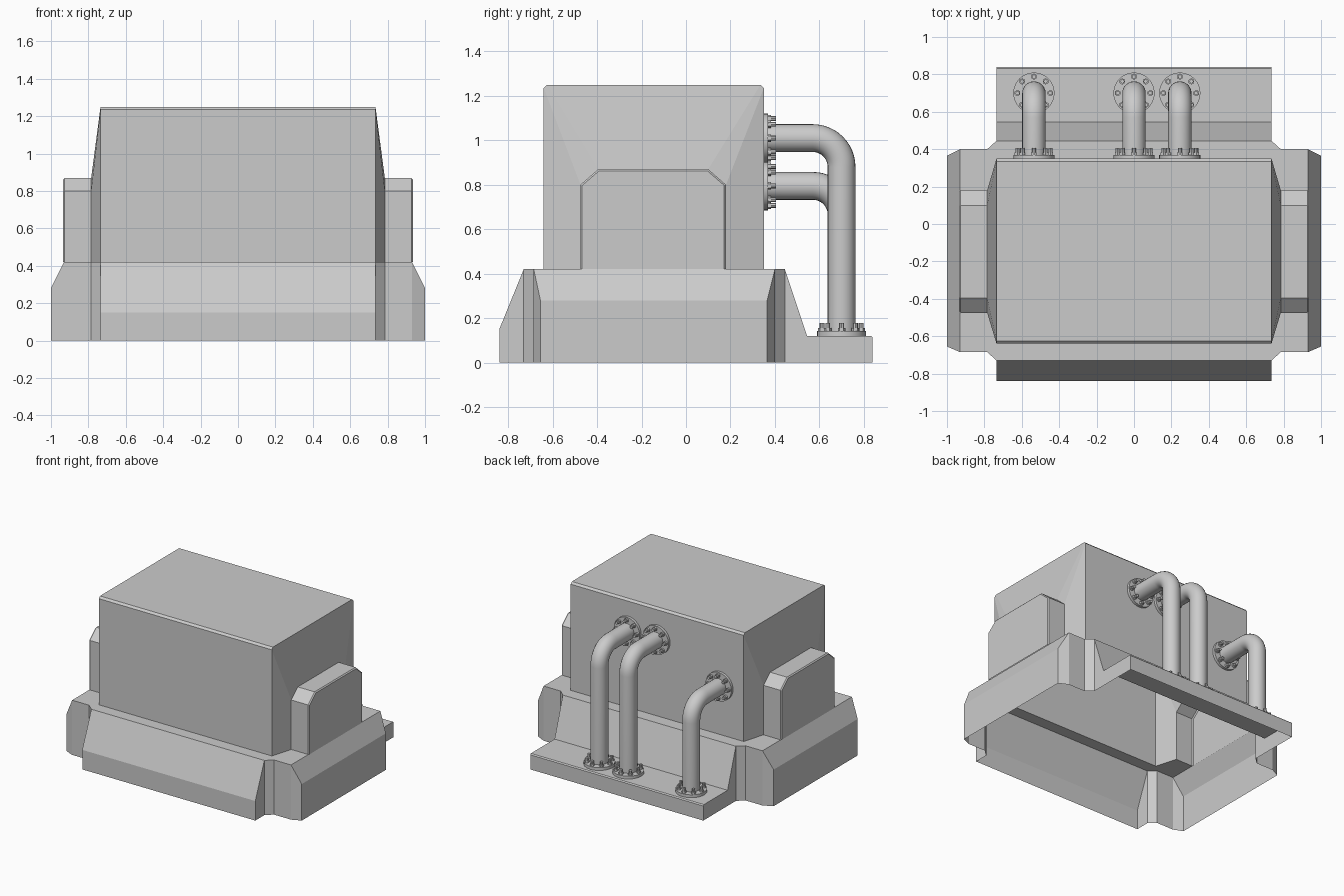
import bpy, bmesh, math
from mathutils import Vector, Matrix

cube = bpy.data.objects.get("Cube")
if cube:
    bpy.data.objects.remove(cube, do_unlink=True)

GREY = (0.6, 0.6, 0.6, 1)
grey = bpy.data.materials.new("plain_grey")
grey.use_nodes = True
grey.diffuse_color = GREY
grey.node_tree.nodes["Principled BSDF"].inputs["Base Color"].default_value = GREY


def finish(bm, name, smooth=False):
    bmesh.ops.remove_doubles(bm, verts=bm.verts, dist=0.0005)
    bmesh.ops.recalc_face_normals(bm, faces=bm.faces)
    mesh = bpy.data.meshes.new(name)
    bm.to_mesh(mesh)
    bm.free()
    mesh.materials.append(grey)
    obj = bpy.data.objects.new(name, mesh)
    bpy.context.collection.objects.link(obj)
    if smooth:
        shade(obj)
    return obj


def shade(obj):
    bpy.ops.object.select_all(action='DESELECT')
    obj.select_set(True)
    bpy.context.view_layer.objects.active = obj
    bpy.ops.object.shade_smooth_by_angle(angle=math.radians(35))


def panel(bm, *points):
    bm.faces.new([bm.verts.new(p) for p in points])


def mirror_x(obj):
    mod = obj.modifiers.new("mirror", 'MIRROR')
    mod.use_clip = True
    mod.merge_threshold = 0.001


# Housing: large box profile lofted sideways into the narrower end boxes
RIM = 0.42
box = [(-.64, RIM), (-.64, 1.235), (-.625, 1.25), (.335, 1.25), (.35, 1.235), (.35, RIM)]
end = [(-.475, RIM), (-.475, .8), (-.395, .87), (.1, .87), (.18, .8), (.18, RIM)]
tip = [(-.467, RIM), (-.467, .797), (-.392, .862), (.097, .862), (.172, .797), (.172, RIM)]
bm = bmesh.new()
rings = [[bm.verts.new((x, y, z)) for y, z in prof]
         for x, prof in ((0, box), (.735, box), (.785, end), (.927, end), (.935, tip))]
for a, b in zip(rings, rings[1:]):
    for i in range(len(a) - 1):
        bm.faces.new((a[i], a[i + 1], b[i + 1], b[i]))
bm.faces.new(rings[-1])
mirror_x(finish(bm, "housing"))

# Skirt: hollow base, open underneath
W = .735
LEDGE = .12
front = [(-.84, 0), (-.84, .15), (-.73, RIM), (-.64, RIM)]
back = [(.35, RIM), (.445, RIM), (.545, LEDGE), (.832, LEDGE), (.84, LEDGE - .008), (.84, 0)]
bm = bmesh.new()
for prof in (front, back):
    for (y0, z0), (y1, z1) in zip(prof, prof[1:]):
        panel(bm, (0, y0, z0), (W, y0, z0), (W, y1, z1), (0, y1, z1))
# side cheeks of the front apron and the rear ledge
panel(bm, *[(W, y, z) for y, z in front[:3] + [(-.73, 0)]])
panel(bm, (W, .445, 0), (W, .445, RIM), (W, .545, LEDGE), (W, .545, 0))
panel(bm, *[(W, y, z) for y, z in [(.545, 0)] + back[2:]])
# corners: notch walls, chamfers and rim
for inner, outer, nose, body, box_y in ((-.73, -.685, -.655, -.475, -.64),
                                        (.445, .4, .365, .18, .35)):
    steps = [(W, inner), (.785, outer), (.93, outer)]
    for (x0, y0), (x1, y1) in zip(steps, steps[1:]):
        panel(bm, (x0, y0, 0), (x1, y1, 0), (x1, y1, RIM), (x0, y0, RIM))
    panel(bm, (.93, outer, 0), (1, nose, 0), (1, nose, .28), (.93, outer, RIM))
    panel(bm, *[(x, y, RIM) for x, y in steps + [(.93, body), (.785, body), (W, box_y)]])
# end wall with sloped shoulder
panel(bm, (1, -.655, 0), (1, .365, 0), (1, .365, .28), (1, -.655, .28))
panel(bm, (1, -.655, .28), (1, .365, .28), (.93, .4, RIM), (.93, -.685, RIM))
mirror_x(finish(bm, "skirt"))


def cylinder(bm, radius, depth, sides, matrix):
    bmesh.ops.create_cone(bm, cap_ends=True, segments=sides, radius1=radius, radius2=radius,
                          depth=depth, matrix=matrix @ Matrix.Translation((0, 0, depth / 2)))


def flange(name, place):
    bm = bmesh.new()
    cylinder(bm, .11, .022, 32, place)
    for i in range(8):
        a = i * math.tau / 8
        spot = place @ Matrix.Translation((.088 * math.cos(a), .088 * math.sin(a), .021))
        cylinder(bm, .017, .014, 6, spot)
        cylinder(bm, .011, .036, 8, spot)
    finish(bm, name, smooth=True)


def pipe(name, x, height):
    # Horizontal run, quarter bend, then straight drop to the ledge
    drop, bend = .7, .13
    path = [Vector((x, .35, height))]
    for i in range(13):
        a = i / 12 * math.pi / 2
        path.append(Vector((x, drop - bend + bend * math.sin(a),
                            height - bend + bend * math.cos(a))))
    path.append(Vector((x, drop, LEDGE)))
    bm = bmesh.new()
    rings = []
    for i, p in enumerate(path):
        a = min(max(i - 1, 0), 12) / 12 * math.pi / 2
        out = Vector((0, math.sin(a), math.cos(a)))
        side = Vector((1, 0, 0))
        rings.append([bm.verts.new(p + .0625 * (side * math.cos(t) + out * math.sin(t)))
                      for t in [k * math.tau / 24 for k in range(24)]])
    for a, b in zip(rings, rings[1:]):
        for k in range(24):
            n = (k + 1) % 24
            bm.faces.new((a[k], a[n], b[n], b[k]))
    finish(bm, name, smooth=True)
    flange(name + "_wall_flange",
           Matrix.Translation((x, .348, height)) @ Matrix.Rotation(-math.pi / 2, 4, 'X'))
    flange(name + "_ledge_flange", Matrix.Translation((x, drop, LEDGE)))


# Three bolted pipes on the back
pipe("left_pipe", .245, 1.01)
pipe("middle_pipe", 0, 1.01)
pipe("right_pipe", -.535, .795)
